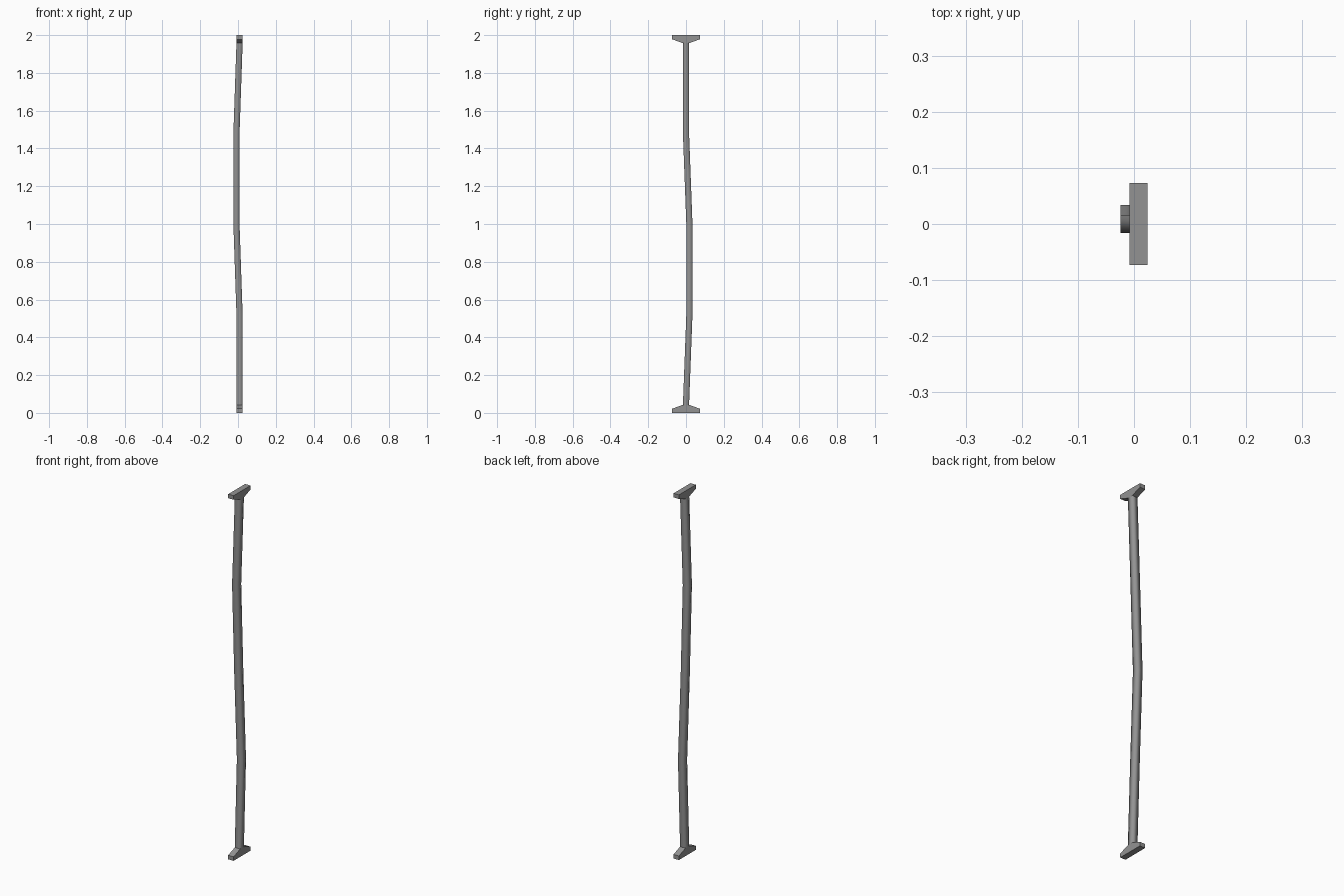
import bpy, bmesh

if "Cube" in bpy.data.objects:
    bpy.data.objects.remove(bpy.data.objects["Cube"])

HALF = 0.0163          # half width of the square rod
X0 = 0.0082            # x of both ends
FOOT_H = 0.043

# Dark grey for all parts
grey = bpy.data.materials.new("dark_grey")
grey.diffuse_color = (0.29, 0.29, 0.29, 1)
grey.use_nodes = True
grey.node_tree.nodes["Principled BSDF"].inputs["Base Color"].default_value = grey.diffuse_color


def make_object(name, bm):
    bmesh.ops.recalc_face_normals(bm, faces=bm.faces)
    mesh = bpy.data.meshes.new(name)
    bm.to_mesh(mesh)
    bm.free()
    mesh.materials.append(grey)
    obj = bpy.data.objects.new(name, mesh)
    bpy.context.collection.objects.link(obj)
    return obj


# Bent square rod: one square ring per bend, smooth shaded
path = [(X0, 0, FOOT_H), (X0, 0.0180, 0.52), (-X0, 0.0180, 1.0),
        (-X0, 0, 1.48), (X0, 0, 2 - FOOT_H)]
bm = bmesh.new()
rings = [[bm.verts.new((x + sx * HALF, y + sy * HALF, z))
          for sx, sy in ((-1, -1), (1, -1), (1, 1), (-1, 1))]
         for x, y, z in path]
for low, high in zip(rings, rings[1:]):
    for i in range(4):
        j = (i + 1) % 4
        bm.faces.new((low[i], low[j], high[j], high[i])).smooth = True
make_object("bent_rod", bm)


# Flared end: side profile extruded across x, mirrored for the top
def flared_end(name, flip):
    profile = [(-0.073, 0), (0.073, 0), (0.073, 0.022), (HALF, FOOT_H),
               (-HALF, FOOT_H), (-0.073, 0.022)]
    bm = bmesh.new()
    face = bm.faces.new([bm.verts.new((X0 - HALF, y, 2 - z if flip else z))
                         for y, z in profile])
    result = bmesh.ops.extrude_face_region(bm, geom=[face])
    moved = [v for v in result["geom"] if isinstance(v, bmesh.types.BMVert)]
    bmesh.ops.translate(bm, verts=moved, vec=(2 * HALF, 0, 0))
    # close the first cap if it is open
    holes = [e for e in bm.edges if e.is_boundary]
    if holes:
        bmesh.ops.holes_fill(bm, edges=holes)
    make_object(name, bm)


flared_end("bottom_flared_end", False)
flared_end("top_flared_end", True)
